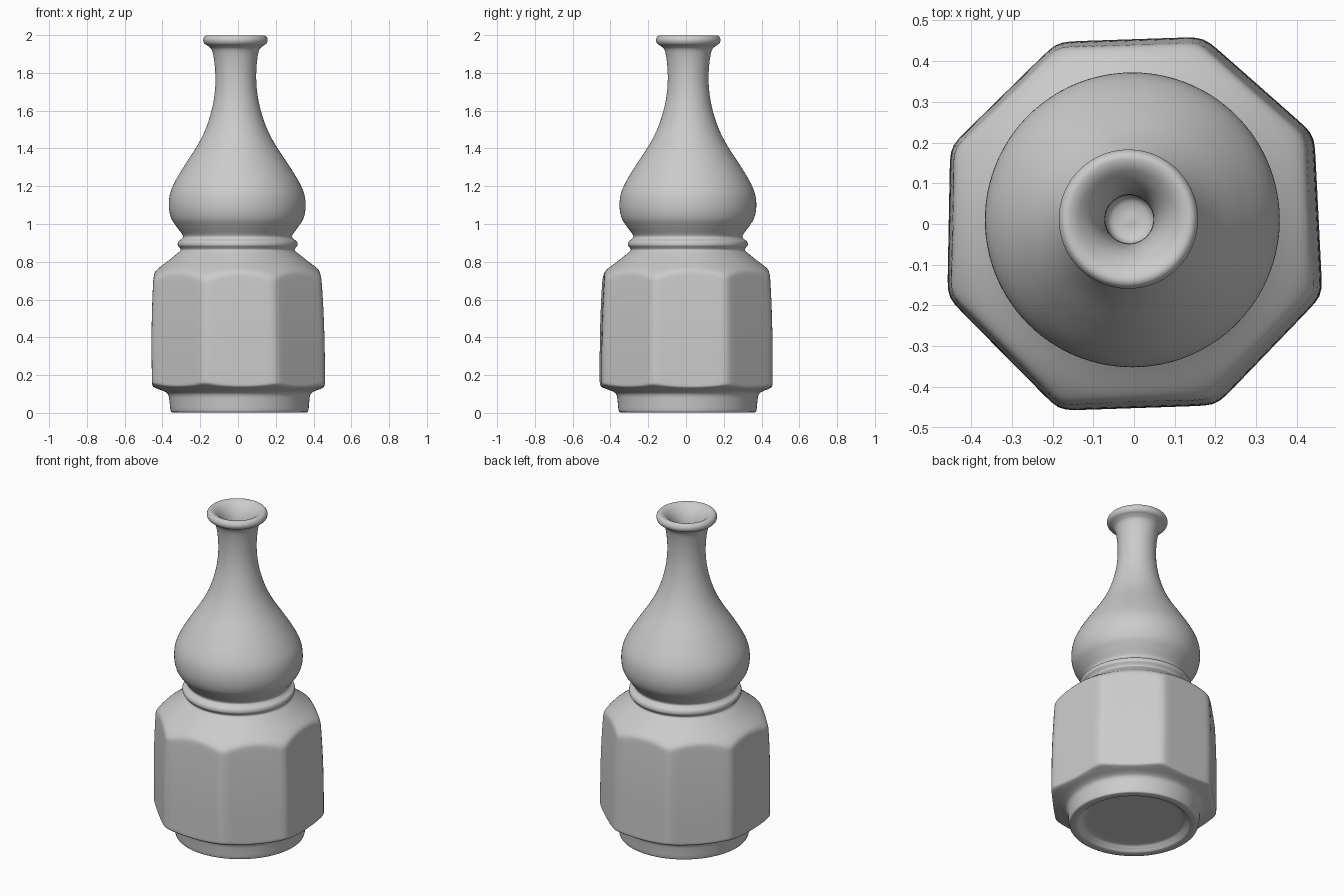
import bpy, bmesh, math
from mathutils import Vector

if "Cube" in bpy.data.objects:
    bpy.data.objects.remove(bpy.data.objects["Cube"])

SEG = 160      # points around
STEPS = 5      # curve samples per profile span
SHARP = 55     # how crisp the facet edges are

# (radius, height) from the underside, up the outside, and down into the mouth
PROFILE = [
    (0.0, 0.035), (0.15, 0.035), (0.27, 0.035), (0.30, 0.02), (0.32, 0.003), (0.355, 0.003),
    (0.365, 0.015), (0.37, 0.06), (0.376, 0.095), (0.395, 0.113), (0.44, 0.13),
    (0.49, 0.15), (0.54, 0.19), (0.56, 0.35), (0.56, 0.55), (0.53, 0.67),
    (0.48, 0.715), (0.435, 0.755), (0.375, 0.80), (0.325, 0.84), (0.303, 0.86),
    (0.306, 0.873), (0.317, 0.888), (0.313, 0.908), (0.295, 0.922), (0.29, 0.94),
    (0.322, 0.985), (0.35, 1.03), (0.362, 1.09), (0.355, 1.16), (0.325, 1.23),
    (0.27, 1.32), (0.205, 1.42), (0.16, 1.51), (0.128, 1.61), (0.112, 1.70),
    (0.108, 1.78), (0.113, 1.86), (0.125, 1.92), (0.145, 1.942), (0.164, 1.955),
    (0.171, 1.975), (0.162, 1.994), (0.145, 1.998), (0.12, 1.985), (0.09, 1.95),
    (0.07, 1.90), (0.06, 1.82), (0.06, 1.70), (0.062, 1.60), (0.055, 1.55),
    (0.03, 1.535), (0.0, 1.535),
]

# Hand-cut, slightly irregular octagon of the lower body
CORNERS = [(0.44, 0.22), (0.168, 0.46), (-0.19, 0.448), (-0.453, 0.19),
           (-0.46, -0.18), (-0.185, -0.458), (0.20, -0.445), (0.46, -0.175)]


def centre(z):
    return Vector((0.008 - 0.011 * z, 0.008 + 0.002 * z))


def facet_planes():
    pts = [Vector(c) - centre(0.45) for c in CORNERS]
    planes = []
    for a, b in zip(pts, pts[1:] + pts[:1]):
        n = Vector((b.y - a.y, a.x - b.x)).normalized()
        planes.append((math.atan2(n.y, n.x), n.dot(a)))
    return planes


def smooth_profile(points):
    p = [Vector(q) for q in points]
    out = []
    for i in range(len(p) - 1):
        a, b, c, d = p[max(i - 1, 0)], p[i], p[i + 1], p[min(i + 2, len(p) - 1)]
        for k in range(STEPS):
            t = k / STEPS
            q = 0.5 * (2 * b + (c - a) * t + (2 * a - 5 * b + 4 * c - d) * t * t
                       + (3 * b - a - 3 * c + d) * t ** 3)
            out.append((max(q.x, 0.0), min(max(q.y, 0.0), 2.0)))
    return out[1:]


PLANES = facet_planes()


def radius(r, z, ang):
    # soft intersection of the turned form with the octagonal prism
    taper = 1 - 0.035 * (max(0, z - 0.3) / 0.45) ** 2 if z < 0.85 else 1
    total = 1.0
    for phi, dist in PLANES:
        total += max(0.0, math.cos(ang - phi) * r / (dist * taper)) ** SHARP
    return r / total ** (1 / SHARP)


# Vase: rings joined from the underside to the floor of the mouth
bm = bmesh.new()
rings = []
for r, z in smooth_profile(PROFILE):
    if r < 0.002:
        continue
    c = centre(z)
    ring = []
    for i in range(SEG):
        ang = 2 * math.pi * i / SEG
        rr = radius(r, z, ang) if z < 0.85 else r
        ring.append(bm.verts.new((c.x + rr * math.cos(ang), c.y + rr * math.sin(ang), z)))
    rings.append(ring)
for lo, hi in zip(rings, rings[1:]):
    for i in range(SEG):
        j = (i + 1) % SEG
        bm.faces.new((lo[i], lo[j], hi[j], hi[i]))
bm.faces.new(rings[0][::-1])
bm.faces.new(rings[-1])
bmesh.ops.recalc_face_normals(bm, faces=bm.faces)

mesh = bpy.data.meshes.new("gourd_vase")
bm.to_mesh(mesh)
bm.free()
vase = bpy.data.objects.new("gourd_vase", mesh)
bpy.context.collection.objects.link(vase)
bpy.context.view_layer.objects.active = vase
vase.select_set(True)
bpy.ops.object.shade_smooth_by_angle(angle=math.radians(40))
